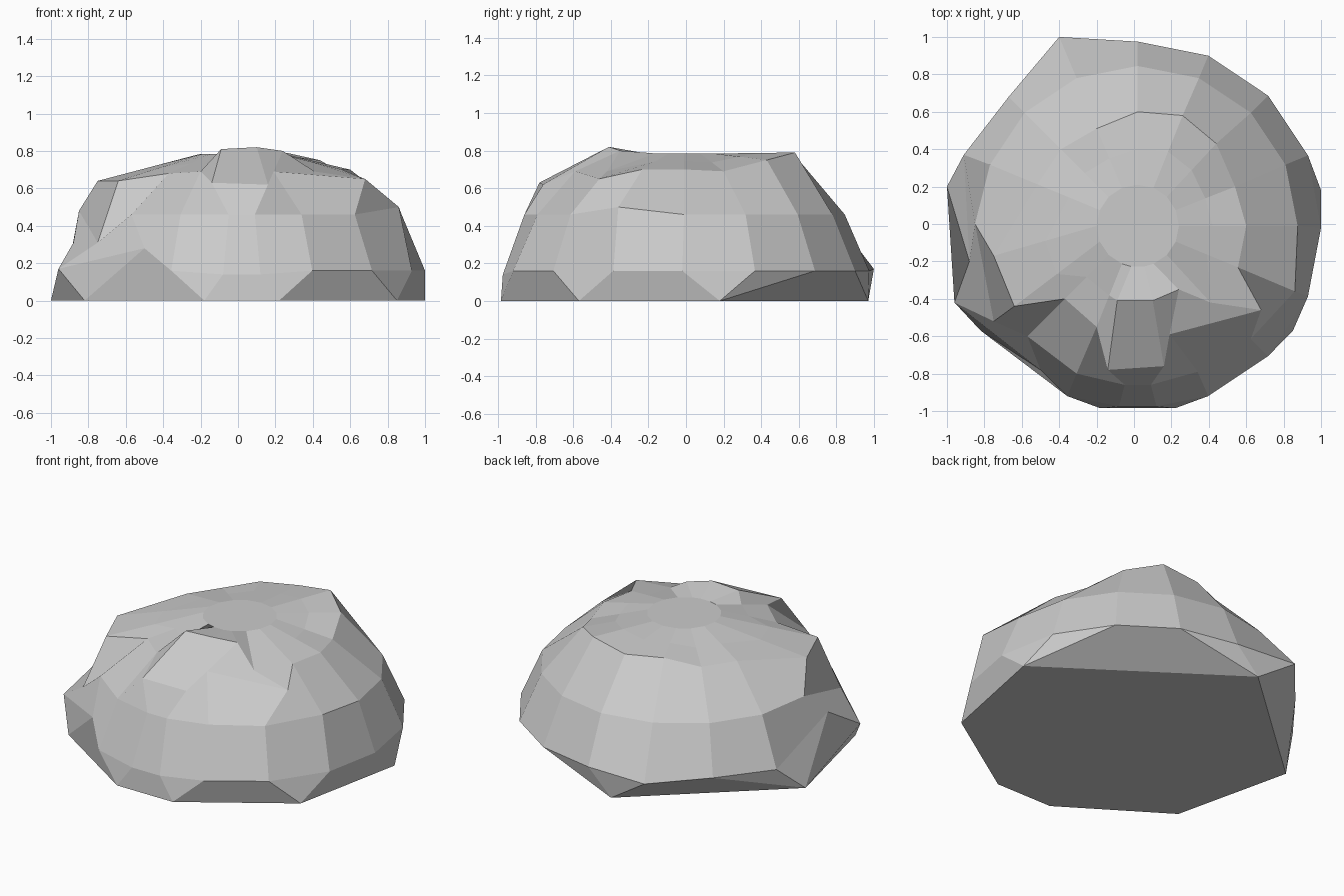
import bpy, bmesh
from math import cos, sin, radians

# Column angles: sixteen sides, with the front column split in two
ANGLES = [22.5 * k for k in range(12)] + [261, 279] + [22.5 * k for k in range(13, 16)]
N = len(ANGLES)


def ring(radius, z, chipped):
    """Regular ring, with individual corners pulled to chipped positions."""
    pts = [(0.02 + radius * cos(radians(a)), -0.01 + radius * sin(radians(a)), z) for a in ANGLES]
    for i, p in chipped.items():
        pts[i] = p
    return pts


# Foot ring, widest part of the rock
foot = ring(0.985, 0.16, {
    5: (-0.40, 1.00, 0.17), 6: (-0.67, 0.68, 0.16), 7: (-0.91, 0.37, 0.16),
    8: (-0.88, -0.20, 0.31), 9: (-0.96, -0.42, 0.17), 10: (-0.50, -0.78, 0.28),
    12: (-0.08, -0.975, 0.14), 13: (0.12, -0.975, 0.14), 0: (1.0, -0.02, 0.16)})
# Middle ring
middle = ring(0.855, 0.46, {
    8: (-0.85, 0.0, 0.48), 9: (-0.75, -0.52, 0.31), 10: (-0.57, -0.60, 0.46),
    12: (-0.05, -0.86, 0.46), 13: (0.09, -0.86, 0.46), 14: (0.34, -0.79, 0.46),
    16: (0.86, -0.36, 0.50)})
# Shoulder ring
shoulder = ring(0.58, 0.70, {
    1: (0.54, 0.20, 0.69), 2: (0.44, 0.43, 0.75), 3: (0.26, 0.58, 0.79),
    4: (0.02, 0.60, 0.75), 5: (-0.20, 0.51, 0.75), 8: (-0.75, -0.17, 0.64),
    9: (-0.64, -0.44, 0.64), 10: (-0.37, -0.40, 0.68), 11: (-0.20, -0.55, 0.69),
    12: (-0.14, -0.78, 0.63), 13: (0.16, -0.76, 0.62), 14: (0.19, -0.59, 0.69),
    15: (0.68, -0.46, 0.65)})
# Flat cap, and a crown ring halfway to it with raised front lumps
cap = ring(0.22, 0.785, {})
crown = [tuple((a + b) / 2 for a, b in zip(p, q)) for p, q in zip(shoulder, cap)]
for i, p in {12: (-0.09, -0.41, 0.81), 13: (0.10, -0.41, 0.82),
             14: (0.24, -0.35, 0.80), 15: (0.41, -0.42, 0.69)}.items():
    crown[i] = p

bm = bmesh.new()
rings = [[bm.verts.new(p) for p in r] for r in (foot, middle, shoulder, crown, cap)]
for lo, hi in zip(rings, rings[1:]):
    for i in range(N):
        j = (i + 1) % N
        bm.faces.new((lo[i], lo[j], hi[j], hi[i]))
bm.faces.new(rings[-1])

# Seven-sided base, joined to the foot ring by a faceted skirt
base = [bm.verts.new((x, y, 0)) for x, y in (
    (1.0, 0.18), (-0.14, 0.97), (-1.0, 0.20), (-0.82, -0.57),
    (-0.18, -0.985), (0.22, -0.985), (0.85, -0.57))]
below = [0, 0, 0, 1, 1, 1, 2, 2, 2, 3, 3, 4, 4, 5, 5, 6, 6]
for i in range(N):
    j = (i + 1) % N
    a, b = base[below[i]], base[below[j]]
    top = (rings[0][j], rings[0][i])
    bm.faces.new((a, *top) if a is b else (a, b, *top))
bm.faces.new(base[::-1])

bmesh.ops.recalc_face_normals(bm, faces=bm.faces[:])
mesh = bpy.data.meshes.new("rock")
bm.to_mesh(mesh)
bm.free()
bpy.context.collection.objects.link(bpy.data.objects.new("rock", mesh))
